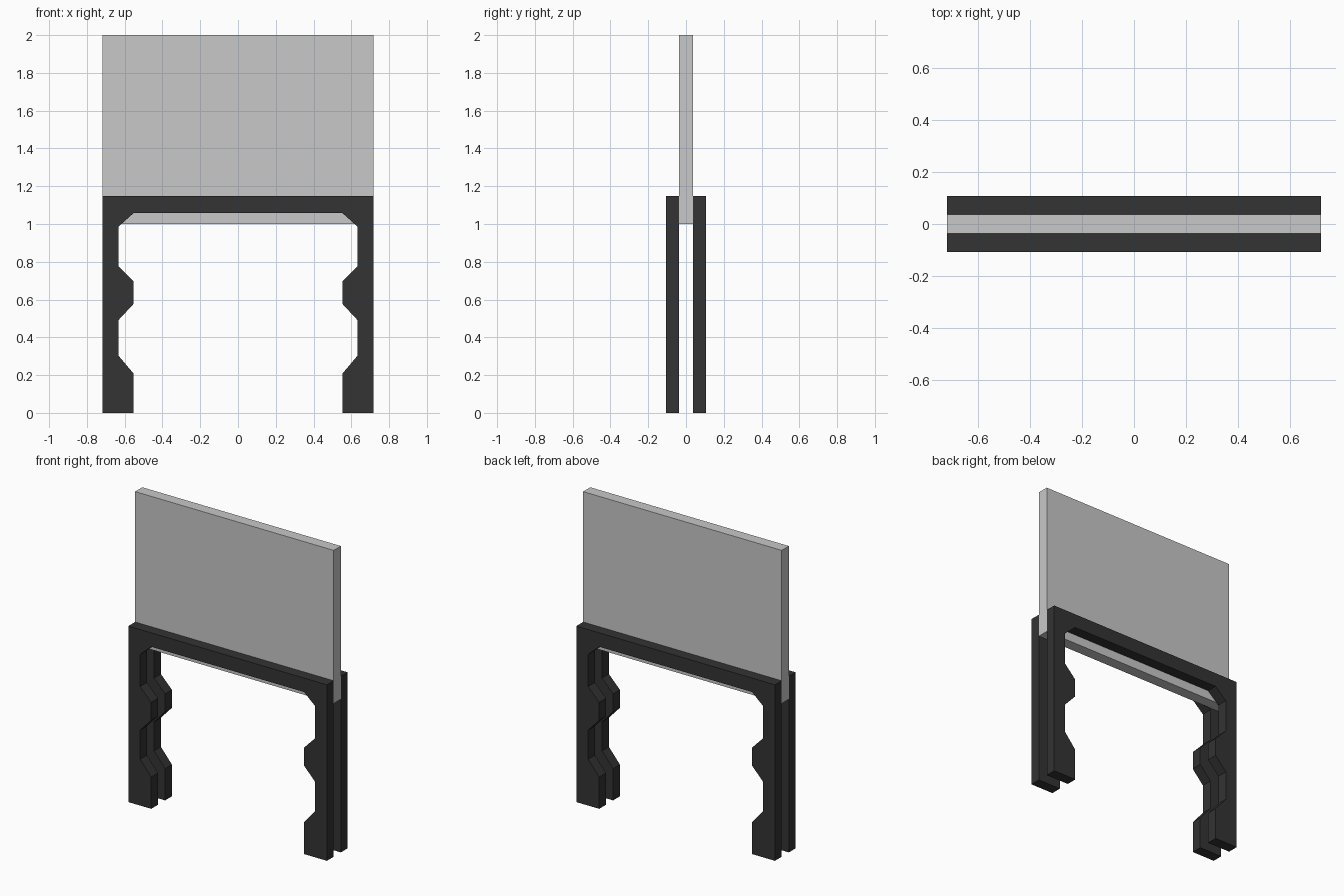
import bpy
import bmesh
from mathutils import Vector

cube = bpy.data.objects.get("Cube")
if cube:
    bpy.data.objects.remove(cube, do_unlink=True)


def make_material(name, value):
    mat = bpy.data.materials.new(name)
    mat.use_nodes = True
    color = (value, value, value, 1)
    mat.diffuse_color = color
    mat.node_tree.nodes["Principled BSDF"].inputs["Base Color"].default_value = color
    return mat


def extrude_profile(name, points, y_front, y_back, mat):
    """Closed x-z outline extruded from y_front to y_back."""
    bm = bmesh.new()
    face = bm.faces.new([bm.verts.new((x, y_front, z)) for x, z in points])
    result = bmesh.ops.extrude_face_region(bm, geom=[face])
    moved = [v for v in result["geom"] if isinstance(v, bmesh.types.BMVert)]
    bmesh.ops.translate(bm, verts=moved, vec=Vector((0, y_back - y_front, 0)))
    bmesh.ops.recalc_face_normals(bm, faces=bm.faces)
    mesh = bpy.data.meshes.new(name)
    bm.to_mesh(mesh)
    bm.free()
    mesh.materials.append(mat)
    obj = bpy.data.objects.new(name, mesh)
    bpy.context.collection.objects.link(obj)
    return obj


charcoal = make_material("charcoal", 0.033)
light_grey = make_material("light grey", 0.58)

HALF_W, FRAME_TOP = 0.717, 1.149
INNER, BUMP = 0.632, 0.552
GAP, OUTER = 0.037, 0.107

# Left half of the notched arch, from outer top corner down and back up
half = [(HALF_W, FRAME_TOP), (HALF_W, 0), (BUMP, 0), (BUMP, 0.207),
        (INNER, 0.302), (INNER, 0.492), (BUMP, 0.578), (BUMP, 0.695),
        (INNER, 0.777), (INNER, 0.987), (BUMP, 1.058)]
arch = half + [(-x, z) for x, z in reversed(half)]

# Two matching arches clamp the panel between them
extrude_profile("front_frame", arch, -OUTER, -GAP, charcoal)
extrude_profile("back_frame", arch, GAP, OUTER, charcoal)

# Upright panel
panel = [(-HALF_W, 1), (HALF_W, 1), (HALF_W, 2), (-HALF_W, 2)]
extrude_profile("panel", panel, -GAP, GAP, light_grey)
